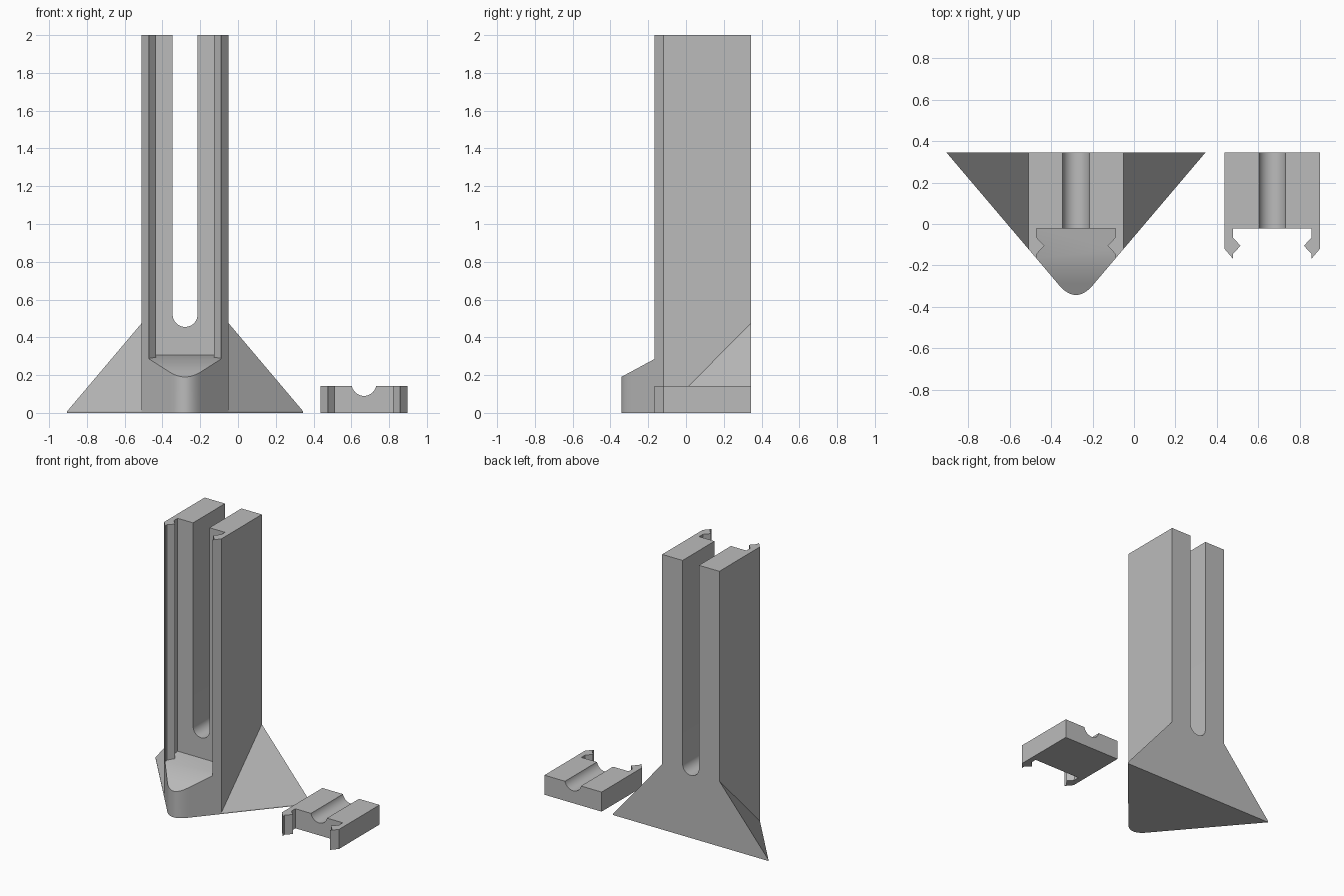
import bpy, bmesh, math
from mathutils import Vector

if "Cube" in bpy.data.objects:
    bpy.data.objects.remove(bpy.data.objects["Cube"], do_unlink=True)

grey = bpy.data.materials.new("plain grey")
grey.use_nodes = True
COLOR = (0.5, 0.5, 0.5, 1)
grey.diffuse_color = COLOR
grey.node_tree.nodes["Principled BSDF"].inputs["Base Color"].default_value = COLOR

BACK, HALF, SLOT_R = 0.345, 0.23, 0.066
COLUMN_X, CLIP_X = -0.28, 0.667


def finish(bm, name):
    bmesh.ops.recalc_face_normals(bm, faces=bm.faces)
    mesh = bpy.data.meshes.new(name)
    bm.to_mesh(mesh)
    bm.free()
    mesh.materials.append(grey)
    obj = bpy.data.objects.new(name, mesh)
    bpy.context.collection.objects.link(obj)
    return obj


def prism(points, direction):
    """Extrude a closed outline of 3D points along a direction."""
    bm = bmesh.new()
    face = bm.faces.new([bm.verts.new(p) for p in points])
    ext = bmesh.ops.extrude_face_region(bm, geom=[face])
    verts = [g for g in ext["geom"] if isinstance(g, bmesh.types.BMVert)]
    bmesh.ops.translate(bm, verts=verts, vec=direction)
    return bm


def select_only(obj):
    bpy.ops.object.select_all(action="DESELECT")
    obj.select_set(True)
    bpy.context.view_layer.objects.active = obj


def smooth(obj):
    select_only(obj)
    bpy.ops.object.shade_smooth_by_angle(angle=math.radians(25))


def snap_block(name, cx, height, slot_z):
    """Block with two hooked prongs in front and a round-bottomed slot."""
    half = [(HALF, BACK), (HALF, -0.12), (0.19, -0.167), (0.19, -0.145),
            (0.153, -0.105), (0.19, -0.065), (0.19, -0.022)]
    outline = half + [(-x, y) for x, y in reversed(half)]
    obj = finish(prism([(cx + x, y, 0) for x, y in outline], (0, 0, height)), name)

    # round-bottomed slot cutter running front to back
    arc = [math.pi + math.pi * i / 20 for i in range(21)]
    shape = [(cx + SLOT_R * math.cos(a), -1, slot_z + SLOT_R * math.sin(a)) for a in arc]
    shape += [(cx + SLOT_R, -1, height + 1), (cx - SLOT_R, -1, height + 1)]
    cutter = finish(prism(shape, (0, 2, 0)), "slot_cutter")
    cutter.hide_render = True
    mod = obj.modifiers.new("slot", "BOOLEAN")
    mod.operation, mod.solver, mod.object = "DIFFERENCE", "EXACT", cutter
    select_only(obj)
    bpy.ops.object.modifier_apply(modifier=mod.name)
    bpy.data.objects.remove(cutter, do_unlink=True)
    smooth(obj)


snap_block("slotted_column", COLUMN_X, 2.0, 0.521)
snap_block("loose_clip", CLIP_X, 0.142, 0.156)

# Rounded toe in front of the column, with a sloping top
start, ctrl, end = Vector((-0.09, -0.285)), Vector((0, -0.4)), Vector((0.09, -0.285))
nose = []
for i in range(17):
    t = i / 16
    nose.append(start * (1 - t) ** 2 + ctrl * 2 * t * (1 - t) + end * t * t)
toe = [(-HALF, 0), (-HALF, -0.12)] + [tuple(p) for p in nose] + [(HALF, -0.12), (HALF, 0)]
bm = prism([(COLUMN_X + x, y, 0) for x, y in toe], (0, 0, 0.6))
for y, z, slope in ((-0.343, 0.19, 0.54), (-0.17, 0.285, 0.15)):
    cut = bmesh.ops.bisect_plane(bm, geom=bm.verts[:] + bm.edges[:] + bm.faces[:],
                                 plane_co=(0, y, z), plane_no=(0, -slope, 1),
                                 clear_outer=True)
    rim = [g for g in cut["geom_cut"] if isinstance(g, bmesh.types.BMEdge)]
    bmesh.ops.holes_fill(bm, edges=rim)
smooth(finish(bm, "front_toe"))

# Sloping stabiliser wings on both sides
for side, name in ((-1, "right_wing"), (1, "left_wing")):
    bm = bmesh.new()
    for x, y, z in ((HALF, BACK, 0.475), (HALF, BACK, 0), (0.625, BACK, 0), (0.625, BACK, 0.008),
                    (HALF, -0.12, 0), (HALF, -0.12, 0.008)):
        bm.verts.new((COLUMN_X + side * x, y, z))
    bmesh.ops.convex_hull(bm, input=bm.verts)
    finish(bm, name)
